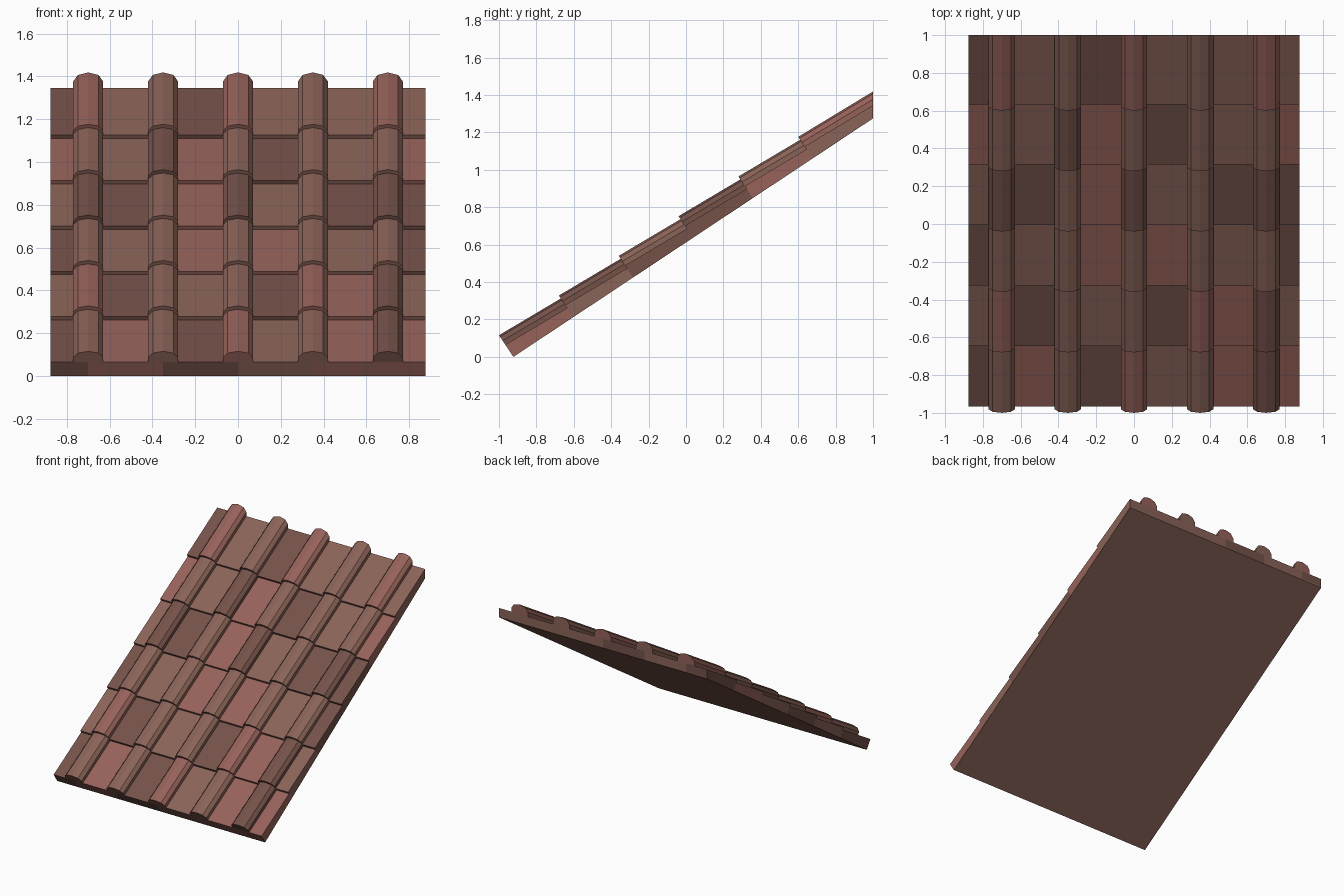
import bpy, bmesh, math

if "Cube" in bpy.data.objects:
    bpy.data.objects.remove(bpy.data.objects["Cube"])

SLOPE = math.atan(0.663)
C, S = math.cos(SLOPE), math.sin(SLOPE)
Y0, Y_BACK = -0.923, 1.0        # lower front edge and vertical back cut
ROWS, STEP = 6, 0.32 / C        # courses and their length along the slope
H_FRONT, H_BACK = 0.078, 0.059  # tile thickness at lower and upper end
HALF = 0.875
COLUMNS = [-0.7, -0.35, 0, 0.35, 0.7]


def material(name, hexcode):
    def linear(v):
        v /= 255
        return v / 12.92 if v < 0.04 else ((v + 0.055) / 1.055) ** 2.4
    m = bpy.data.materials.new(name)
    m.diffuse_color = (*[linear(int(hexcode[i:i + 2], 16)) for i in (0, 2, 4)], 1)
    m.use_nodes = True
    m.node_tree.nodes["Principled BSDF"].inputs["Base Color"].default_value = m.diffuse_color
    return m


MATS = [material("clay_red", "96625A"), material("clay_brown", "8A6358"),
        material("clay_dark", "755249")]


def on_slope(x, s, n):
    """Place a point s along the slope and n above it; s=None is the back cut."""
    if s is None:
        s = (Y_BACK - Y0 + n * S) / C
    return (x, Y0 + s * C - n * S, s * S + n * C)


def prism(bm, front, back, s0, s1, mat):
    """Loft a closed cross-section of (x, n) points along the slope."""
    a = [bm.verts.new(on_slope(x, s0, n)) for x, n in front]
    b = [bm.verts.new(on_slope(x, s1, n)) for x, n in back]
    k = len(a)
    faces = [bm.faces.new(a), bm.faces.new(b[::-1])]
    faces += [bm.faces.new((a[i], b[i], b[(i + 1) % k], a[(i + 1) % k])) for i in range(k)]
    for f in faces:
        f.material_index = mat


def finish(bm, name):
    bmesh.ops.recalc_face_normals(bm, faces=bm.faces)
    me = bpy.data.meshes.new(name)
    bm.to_mesh(me)
    bm.free()
    for m in MATS:
        me.materials.append(m)
    bpy.context.collection.objects.link(bpy.data.objects.new(name, me))


def pan(x0, x1, h, base=0.001):
    return [(x0, base), (x1, base), (x1, h), (x0, h)]


RIB = [(-0.07, 0), (0.07, 0), (0.07, 0.026), (0.048, 0.051), (0, 0.061),
       (-0.048, 0.051), (-0.07, 0.026)]


def rib(x, h):
    return [(x + dx, h + dn) for dx, dn in RIB]


# Colour patterns, bottom course first: R red, B brown, D dark
PAN_COLOURS = ["DRDBRR", "BDBDRB", "DBRRBD", "BDRBDD", "RBRDBR", "DBDBBB"]
RIB_COLOURS = ["BBRBD", "RBBRD", "BBBBB", "DBDBD", "BDBBB", "RBRBR"]
edges = [-HALF] + COLUMNS + [HALF]

for r in range(ROWS):
    s0 = r * STEP
    s1 = None if r == ROWS - 1 else s0 + STEP
    # Flat pan tiles, meeting underneath the ribs
    bm = bmesh.new()
    for i, c in enumerate(PAN_COLOURS[r]):
        x0, x1 = edges[i], edges[i + 1]
        prism(bm, pan(x0, x1, H_FRONT), pan(x0, x1, H_BACK), s0, s1, "RBD".index(c))
    finish(bm, f"pan_tiles_{r + 1}")
    # Raised rounded ribs covering the joints
    bm = bmesh.new()
    for x, c in zip(COLUMNS, RIB_COLOURS[r]):
        prism(bm, rib(x, H_FRONT), rib(x, H_BACK), s0, s1, "RBD".index(c))
    finish(bm, f"rib_tiles_{r + 1}")

# Plain underside board
bm = bmesh.new()
board = pan(-HALF + 0.001, HALF - 0.001, 0.01, 0)
prism(bm, board, board, 0.001, None, 1)
finish(bm, "underside_board")
